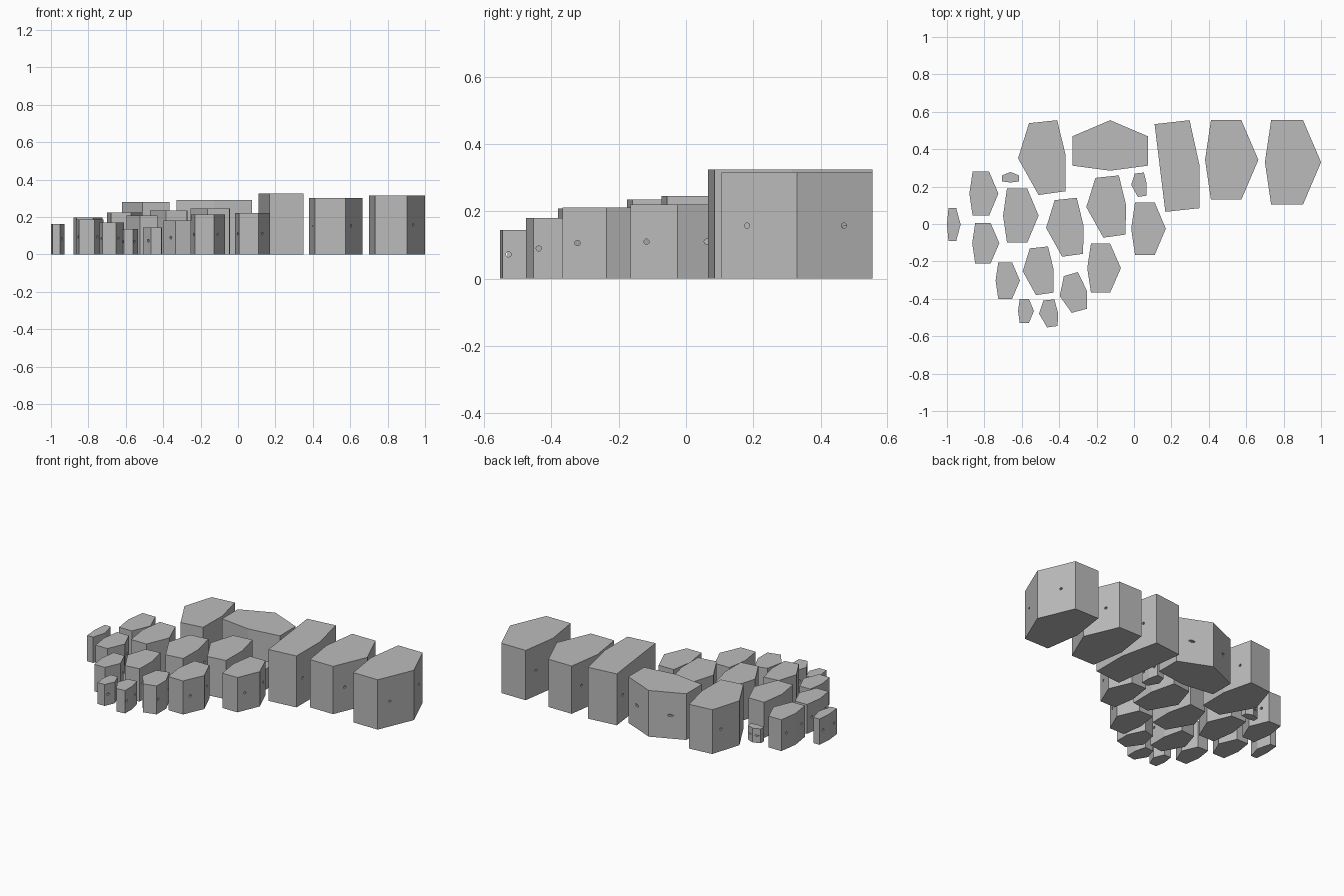
import bpy, bmesh, math
from mathutils import Matrix

if "Cube" in bpy.data.objects:
    bpy.data.objects.remove(bpy.data.objects["Cube"])

stone = bpy.data.materials.new("stone_grey")
stone.diffuse_color = (0.5, 0.5, 0.5, 1)
stone.use_nodes = True
stone.node_tree.nodes["Principled BSDF"].inputs["Base Color"].default_value = stone.diffuse_color

# Outlines within a unit square, scaled to each block
STRAIGHT = [(.11, 0), (.68, 0), (1, .5), (.68, 1), (.11, 1), (0, .5)]
SKEWED = [(0, .49), (.43, 0), (.99, .05), (1, .53), (.82, 1), (.23, .96)]
TILTED = [(0, .41), (.44, 0), (1, .1), (1, .54), (.67, 1), (.15, .9)]
SLANTED = [(.24, 0), (1, .04), (1, .51), (.78, 1), (0, .957)]
WIDE = [(0, .1), (.5, 0), (1, .1), (1, .68), (.5, 1), (0, .68)]


def finish(name, bm):
    bmesh.ops.recalc_face_normals(bm, faces=bm.faces)
    mesh = bpy.data.meshes.new(name)
    bm.to_mesh(mesh)
    bm.free()
    mesh.materials.append(stone)
    obj = bpy.data.objects.new(name, mesh)
    bpy.context.collection.objects.link(obj)
    return obj


def block(name, outline, x0, x1, y0, y1, height):
    # Vertical prism
    bm = bmesh.new()
    base = bm.faces.new([bm.verts.new((x0 + u * (x1 - x0), y0 + v * (y1 - y0), 0))
                         for u, v in outline])
    top = bmesh.ops.extrude_face_region(bm, geom=[base])["geom"]
    bmesh.ops.translate(bm, vec=(0, 0, height),
                        verts=[g for g in top if isinstance(g, bmesh.types.BMVert)])
    obj = finish(name, bm)

    # Two narrow threading holes running sideways at mid height
    bm = bmesh.new()
    radius = min(.008, height * .06)
    for v in (.17, .81):
        spot = Matrix.Translation(((x0 + x1) / 2, y0 + v * (y1 - y0), height / 2))
        bmesh.ops.create_cone(bm, cap_ends=True, segments=10, radius1=radius,
                              radius2=radius, depth=x1 - x0 + .1,
                              matrix=spot @ Matrix.Rotation(math.pi / 2, 4, 'Y'))
    cutter = finish(name + "_hole_cutter", bm)
    cutter.hide_render = True
    cutter.hide_set(True)
    cut = obj.modifiers.new("holes", 'BOOLEAN')
    cut.operation = 'DIFFERENCE'
    cut.solver = 'EXACT'
    cut.object = cutter


# Large back row
block("end_block", STRAIGHT, .70, 1.0, .105, .555, .315)
block("second_block", STRAIGHT, .38, .665, .13, .555, .302)
block("third_block", SLANTED, .11, .35, .065, .555, .325)
block("wide_back_block", WIDE, -.33, .075, .285, .555, .292)
block("back_corner_block", SKEWED, -.62, -.365, .155, .555, .28)

# Small filler blocks
block("tiny_left_block", WIDE, -.705, -.615, .222, .278, .09)
block("tiny_right_block", SKEWED, -.015, .068, .145, .275, .13)

# Straight blocks, left to right
for i, dims in enumerate([
        (-1.0, -.927, -.09, .085, .163), (-.88, -.725, .045, .28, .198),
        (-.865, -.72, -.21, .005, .186), (-.70, -.51, -.10, .19, .225),
        (-.74, -.61, -.40, -.205, .17), (-.62, -.535, -.53, -.40, .135),
        (-.25, -.07, -.367, -.105, .212), (-.015, .17, -.165, .115, .22)]):
    block(f"straight_block_{i + 1}", STRAIGHT, *dims)

# Skewed blocks between them
for i, dims in enumerate([
        (-.47, -.27, -.175, .14, .236), (-.255, -.043, -.073, .26, .245),
        (-.595, -.43, -.38, -.12, .208), (-.508, -.407, -.553, -.403, .145)]):
    block(f"skewed_block_{i + 1}", SKEWED, *dims)
block("tilted_block", TILTED, -.397, -.252, -.475, -.257, .18)
